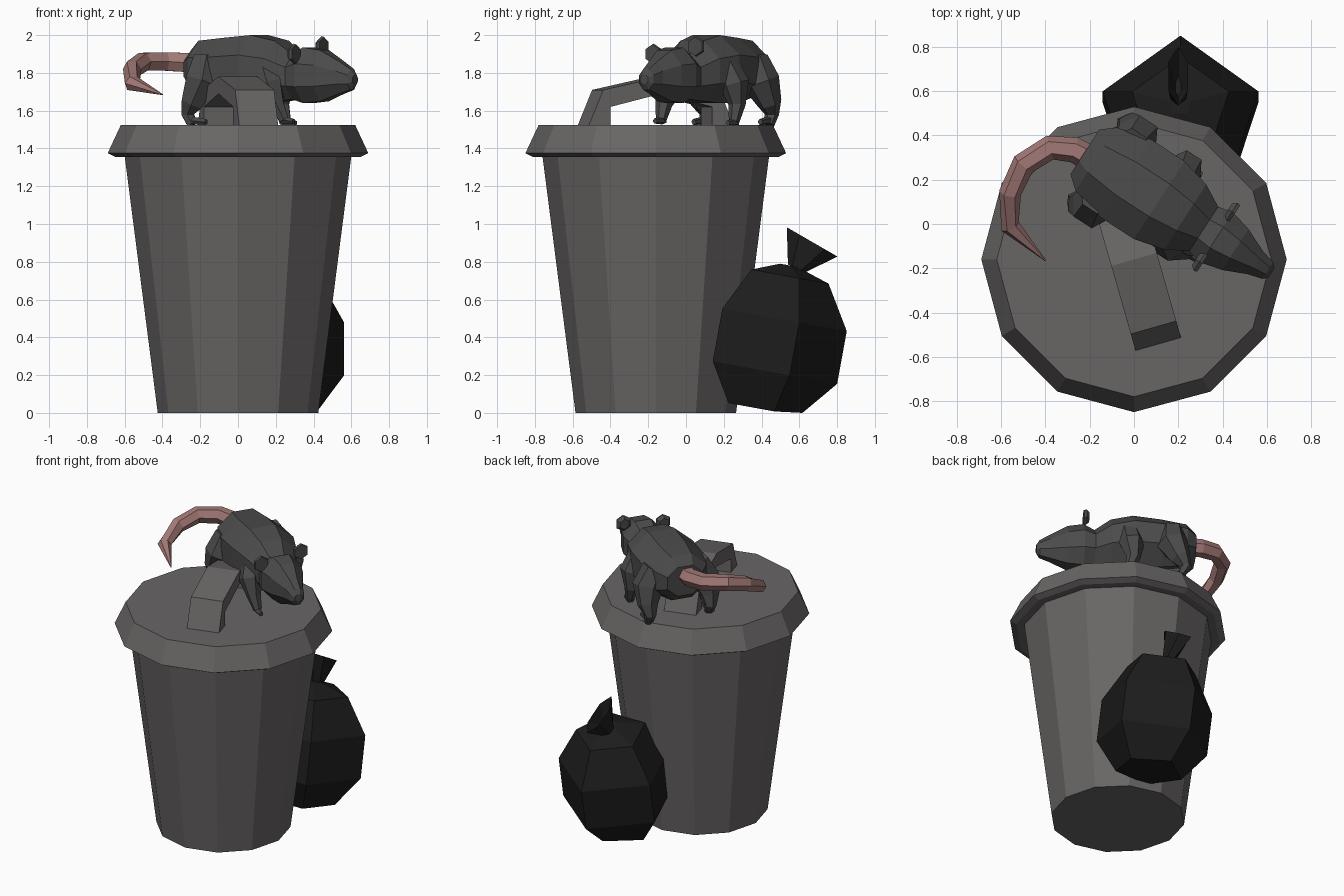
import bpy, bmesh
from math import sin, cos, pi, radians
from mathutils import Vector, Matrix

if "Cube" in bpy.data.objects:
    bpy.data.objects.remove(bpy.data.objects["Cube"])


def material(name, rgb):
    m = bpy.data.materials.new(name)
    m.diffuse_color = (*rgb, 1)
    m.use_nodes = True
    m.node_tree.nodes["Principled BSDF"].inputs["Base Color"].default_value = m.diffuse_color
    return m


FUR = material("dark_fur", (0.07, 0.07, 0.07))
PINK = material("pink_skin", (0.36, 0.19, 0.18))
BLACK = material("black_plastic", (0.012, 0.012, 0.012))
METAL = material("grey_metal", (0.14, 0.13, 0.13))


def loft(name, rings, mat, matrix=Matrix()):
    """Skin equal-length rings of points and cap both ends."""
    bm = bmesh.new()
    vs = [[bm.verts.new(matrix @ Vector(p)) for p in r] for r in rings]
    n = len(vs[0])
    for a, b in zip(vs, vs[1:]):
        for i in range(n):
            j = (i + 1) % n
            bm.faces.new((a[i], a[j], b[j], b[i]))
    bm.faces.new(vs[0][::-1])
    bm.faces.new(vs[-1])
    bmesh.ops.recalc_face_normals(bm, faces=bm.faces)
    me = bpy.data.meshes.new(name)
    bm.to_mesh(me)
    bm.free()
    me.materials.append(mat)
    ob = bpy.data.objects.new(name, me)
    bpy.context.collection.objects.link(ob)
    return ob


def ring(n, r, z, start=0.0):
    return [(r * cos(start + 2 * pi * i / n), r * sin(start + 2 * pi * i / n), z)
            for i in range(n)]


def tube(name, path, mat, n=6, matrix=Matrix()):
    """Tapered tube through (x, y, z, radius) points."""
    pts = [Vector(p[:3]) for p in path]
    up = Vector((0, 0, 1))
    if abs((pts[-1] - pts[0]).normalized().z) > 0.7:
        up = Vector((0, 1, 0))
    rings = []
    for i, p in enumerate(pts):
        t = (pts[min(i + 1, len(pts) - 1)] - pts[max(i - 1, 0)]).normalized()
        side = t.cross(up).normalized()
        top = side.cross(t)
        r = path[i][3]
        rings.append([p + r * (cos(a) * side + sin(a) * top)
                      for a in (2 * pi * k / n for k in range(n))])
    return loft(name, rings, mat, matrix)


# Twelve-sided bin body and lid
BIN = Matrix.Translation((0, -0.16, 0))
loft("bin_body", [ring(12, r, z) for r, z in ((0.425, 0), (0.60, 1.36))], METAL, BIN)
loft("bin_lid", [ring(12, r, z) for r, z in
                 ((0.59, 1.355), (0.65, 1.355), (0.69, 1.375), (0.62, 1.525))], METAL, BIN)

# Arched strap handle: outer and inner (distance, height) pairs, mirrored
half = [((-0.40, 1.52), (-0.28, 1.52)), ((-0.32, 1.71), (-0.28, 1.62)),
        ((0, 1.78), (0, 1.69))]
pairs = half + [tuple((-s, z) for s, z in p) for p in half[1::-1]]
W = 0.107
loft("lid_handle", [[(-W, o[0], o[1]), (W, o[0], o[1]), (W, i[0], i[1]), (-W, i[0], i[1])]
                    for o, i in pairs], METAL, BIN @ Matrix.Rotation(radians(16), 4, 'Z'))

# Five-sided leaning rubbish bag, flattened where it meets the ground
LEAN = Matrix.Translation((0.21, 0.40, 0.02)) @ Matrix.Rotation(radians(-10.3), 4, 'X')
bag_rings = []
for r, h in ((0.22, 0), (0.37, 0.203), (0.37, 0.487), (0.23, 0.717), (0.05, 0.775)):
    pts = [LEAN @ Vector(p) for p in ring(5, r, h, pi / 2)]
    bag_rings.append([(p.x, p.y, max(p.z, 0)) for p in pts])
loft("rubbish_bag", bag_rings, BLACK)

# Gathered top of the bag, flaring into a flat fan
tuft = []
for rx, ry, cy, cz, tilt in ((0.04, 0.05, 0.585, 0.765, -25), (0.05, 0.155, 0.668, 0.905, -30),
                             (0.015, 0.05, 0.62, 0.83, -30)):
    M = Matrix.Translation((0.20, cy, cz)) @ Matrix.Rotation(radians(tilt), 4, 'X')
    tuft.append([M @ Vector((x * rx, y * ry, 0)) for x, y, _ in ring(6, 1, 0, pi / 2)])
loft("bag_tuft", tuft, BLACK)

# Rat frame: local x forward, y to its left, z is world height
RAT = Matrix.Translation((0.08, 0.13, 0)) @ Matrix.Rotation(radians(-33), 4, 'Z')


def section(u, hw, z0, z1):
    k = 1 / cos(pi / 8)
    return [(u, hw * k * cos(a), (z0 + z1) / 2 + (z1 - z0) / 2 * k * sin(a))
            for a in (pi / 8 + pi / 4 * i for i in range(8))]


# Rat body, neck and head in one skin
loft("rat_body", [section(*s) for s in (
    (-0.36, 0.12, 1.72, 1.92), (-0.30, 0.17, 1.67, 1.97), (-0.14, 0.21, 1.64, 1.985),
    (0.04, 0.21, 1.64, 2.00), (0.18, 0.175, 1.65, 1.97), (0.28, 0.12, 1.66, 1.90),
    (0.35, 0.135, 1.64, 1.935), (0.45, 0.11, 1.65, 1.92), (0.56, 0.062, 1.69, 1.86),
    (0.625, 0.045, 1.71, 1.82), (0.645, 0.025, 1.74, 1.79))], FUR, RAT)

# Ears: thin six-sided discs
for side, z in ((1, 1.94), (-1, 1.90)):
    name = "left_ear" if side > 0 else "right_ear"
    loft(name, [[(u, side * 0.135 + y, z + x) for x, y, _ in ring(6, r, 0)]
                for u, r in ((0.325, 0.035), (0.345, 0.055), (0.36, 0.05))], FUR, RAT)

# Hind legs, mirrored, with flat feet
for side in (1, -1):
    name = "left" if side > 0 else "right"
    tube(name + "_hind_leg", [(-0.20, side * 0.14, 1.87, 0.08), (-0.20, side * 0.19, 1.75, 0.10),
                              (-0.25, side * 0.21, 1.64, 0.065), (-0.28, side * 0.205, 1.58, 0.038),
                              (-0.25, side * 0.205, 1.525, 0.03)], FUR, 6, RAT)
    tube(name + "_hind_foot", [(-0.28, side * 0.205, 1.55, 0.025),
                               (-0.16, side * 0.21, 1.54, 0.016)], FUR, 5, RAT)

# Front legs: left one planted, right one stepping forward
for name, path in (
    ("left_front", ((0.07, 0.14, 1.84), (0.06, 0.19, 1.74), (0.05, 0.20, 1.63), (0.08, 0.20, 1.54))),
    ("right_front", ((0.14, -0.11, 1.82), (0.19, -0.14, 1.73), (0.24, -0.14, 1.63), (0.28, -0.13, 1.55)))):
    tube(name + "_leg", [(*p, r) for p, r in zip(path, (0.07, 0.08, 0.045, 0.028))], FUR, 6, RAT)
    x, y, z = path[-1]
    tube(name + "_foot", [(x - 0.02, y, z, 0.024), (x + 0.06, y, z - 0.005, 0.014)], FUR, 5, RAT)

# Curled tail
tube("rat_tail", [(-0.17, 0.28, 1.85, 0.06), (-0.27, 0.335, 1.855, 0.058),
                  (-0.38, 0.345, 1.86, 0.056), (-0.50, 0.27, 1.86, 0.054),
                  (-0.56, 0.14, 1.82, 0.05), (-0.56, -0.01, 1.745, 0.044),
                  (-0.40, -0.165, 1.685, 0.003)], PINK)
